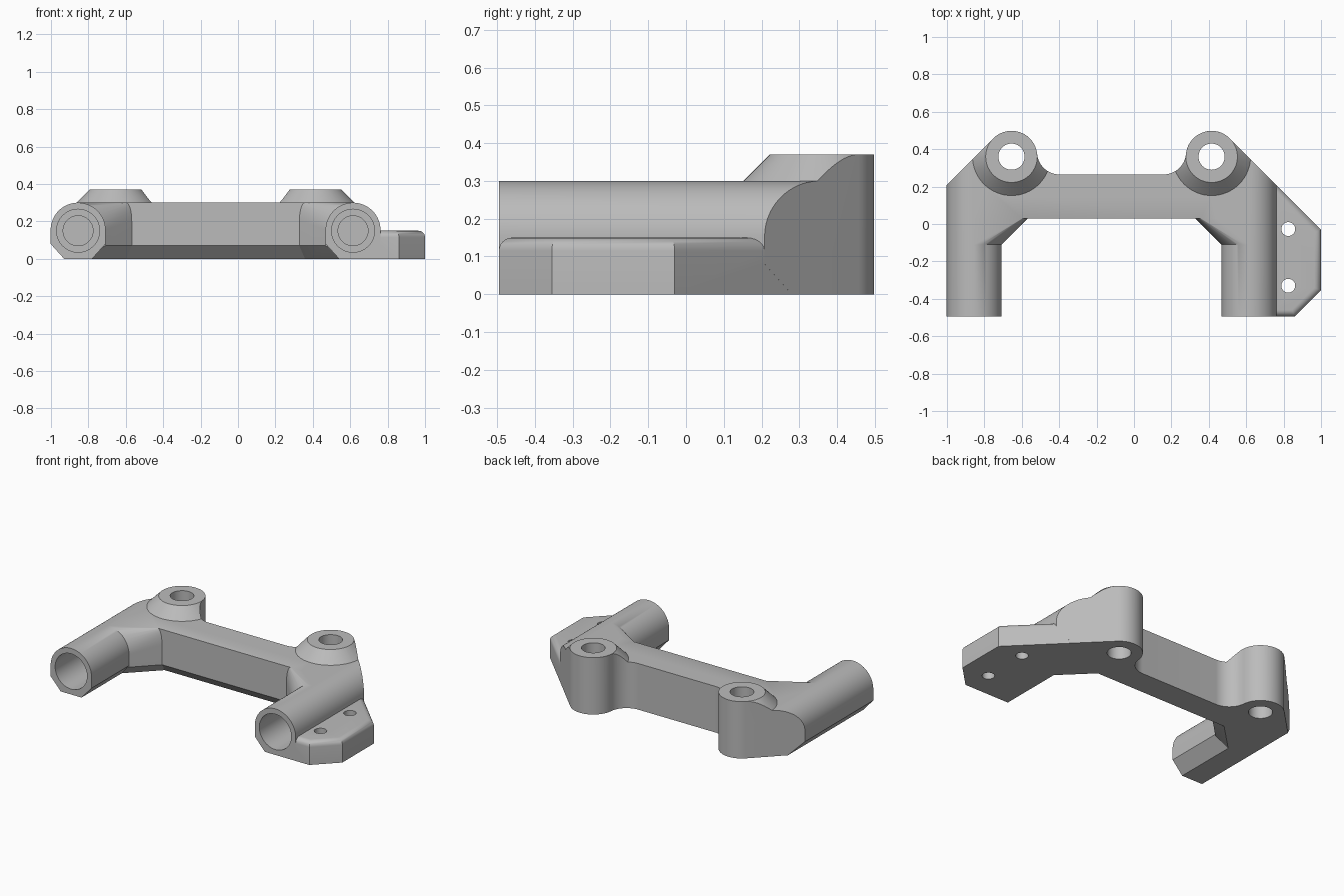
import bpy, bmesh, math
from mathutils import Matrix, Vector

cube = bpy.data.objects.get("Cube")
if cube:
    bpy.data.objects.remove(cube, do_unlink=True)

CX = -0.12             # symmetry plane of the bridge
FRONT = -0.495
AXIS, RT = 0.735, 0.147     # tube axis offset and radius
BOSS, BY, RB = 0.535, 0.36, 0.138   # boss offset, depth, radius
TOP, HIGH = 0.3, 0.37
DIAG = 1.09            # rear corner cut: u + y = DIAG
CH = 0.07              # lower chamfer


def finish(name, bm):
    bmesh.ops.recalc_face_normals(bm, faces=bm.faces)
    mesh = bpy.data.meshes.new(name)
    bm.to_mesh(mesh)
    bm.free()
    obj = bpy.data.objects.new(name, mesh)
    bpy.context.collection.objects.link(obj)
    return obj


def prism(name, base, offset, round_top=0):
    bm = bmesh.new()
    face = bm.faces.new([bm.verts.new(p) for p in base])
    new = bmesh.ops.extrude_face_region(bm, geom=[face])["geom"]
    bmesh.ops.translate(bm, verts=[g for g in new if isinstance(g, bmesh.types.BMVert)],
                        vec=Vector(offset))
    bmesh.ops.recalc_face_normals(bm, faces=bm.faces)
    if round_top:
        z = max(v.co.z for v in bm.verts)
        rim = [e for e in bm.edges if all(v.co.z > z - 1e-5 for v in e.verts)]
        bmesh.ops.bevel(bm, geom=rim, offset=round_top, segments=6, profile=0.5,
                        affect='EDGES')
    return finish(name, bm)


def hull(name, points):
    bm = bmesh.new()
    for p in points:
        bm.verts.new(p)
    res = bmesh.ops.convex_hull(bm, input=bm.verts)
    bmesh.ops.delete(bm, geom=list(set(res["geom_interior"] + res["geom_unused"])),
                     context='VERTS')
    return finish(name, bm)


def round_bar(name, start, end, r1, r2):
    a, b = Vector(start), Vector(end)
    rot = (b - a).to_track_quat('Z', 'Y').to_matrix().to_4x4()
    bm = bmesh.new()
    bmesh.ops.create_cone(bm, cap_ends=True, segments=64, radius1=r1, radius2=r2,
                          depth=(b - a).length,
                          matrix=Matrix.Translation((a + b) / 2) @ rot)
    return finish(name, bm)


def combine(target, other, operation):
    mod = target.modifiers.new("join", 'BOOLEAN')
    mod.operation, mod.object, mod.solver = operation, other, 'MANIFOLD'
    bpy.context.view_layer.objects.active = target
    bpy.ops.object.modifier_apply(modifier=mod.name)
    bpy.data.objects.remove(other, do_unlink=True)


def arc(cx, cy, r, a0, a1, n=20):
    for i in range(n + 1):
        a = math.radians(a0 + (a1 - a0) * i / n)
        yield cx + r * math.cos(a), cy + r * math.sin(a)


# Cross beam with a chamfered lower front edge
beam = [(CX - AXIS, y, z) for y, z in
        ((0.03, CH), (0.03, TOP), (0.6, TOP), (0.6, 0), (0.03 + CH, 0))]
body = prism("bracket_body", beam, (2 * AXIS, 0, 0))

for s in (-1, 1):
    def X(u):
        return CX + s * u

    # Tube with flat foot
    foot = [(AXIS - RT, CH + 0.01), (AXIS - 0.075, 0), (AXIS + 0.075, 0), (AXIS + RT, CH + 0.01)]
    ring = list(arc(AXIS, TOP - RT, RT, 0, 180, 40)) + foot
    combine(body, prism("tube", [(X(u), FRONT, z) for u, z in ring], (0, 1.1, 0)), 'UNION')

    # Gusset blending the tube into the beam
    y0, inner = -0.11, AXIS - RT - 0.14
    pts = [(X(u), y0, z) for u, z in arc(AXIS, TOP - RT, RT, 90, 180)]
    pts += [(X(AXIS - RT), y0, CH), (X(AXIS - 0.075), y0 + 0.03, 0), (X(AXIS), y0, 0)]
    pts += [(X(inner + 0.03 * (1 - math.cos(t))), 0.03, 0.2 + 0.1 * math.sin(t))
            for t in (math.pi / 2 * i / 10 for i in range(11))]
    pts += [(X(inner), 0.03, CH), (X(inner + 0.03), 0.1, 0), (X(inner + 0.03), 0.1, TOP),
            (X(AXIS), 0.1, TOP), (X(AXIS), 0.1, 0)]
    combine(body, hull("gusset", pts), 'UNION')

    # Raised screw boss with sloped skirt
    skirt = RB + HIGH - TOP
    combine(body, round_bar("skirt", (X(BOSS), BY, TOP - 0.02), (X(BOSS), BY, HIGH),
                            skirt + 0.02, RB), 'UNION')

# Trim everything to the rear outline
rf, back = 0.12, 0.265
fx = BOSS - math.sqrt((RB + rf) ** 2 - (back + rf - BY) ** 2)
tilt = math.degrees(math.atan2(back + rf - BY, BOSS - fx))
half = [(1.3, -0.6), (1.3, DIAG - 1.3)]
half += list(arc(BOSS, BY, RB, 45, 180 - tilt, 40))
half += list(arc(fx, back + rf, rf, -tilt, -90))
outline = [(CX + u, y, -0.1) for u, y in half]
outline += [(CX - u, y, -0.1) for u, y in reversed(half)]
combine(body, prism("outline", outline, (0, 0, 0.6)), 'INTERSECT')

# Side mounting plate with rounded upper rim
edge = DIAG + CX
plate = [(0.64, FRONT), (0.86, FRONT), (1, -0.355), (1, edge - 1), (0.64, edge - 0.64)]
combine(body, prism("side_plate", [(x, y, 0) for x, y in plate], (0, 0, 0.15), 0.035), 'UNION')

# Bores and screw holes
for s in (-1, 1):
    x = CX + s * AXIS
    for r, end in ((0.115, -0.05), (0.08, 0.1)):
        combine(body, round_bar("bore", (x, -0.6, 0.15), (x, end, 0.15), r, r), 'DIFFERENCE')
    x = CX + s * BOSS
    combine(body, round_bar("hole", (x, BY, -0.1), (x, BY, 0.5), 0.07, 0.07), 'DIFFERENCE')
for y in (-0.027, -0.33):
    combine(body, round_bar("hole", (0.825, y, -0.1), (0.825, y, 0.5), 0.037, 0.037), 'DIFFERENCE')

# Material and shading
grey = bpy.data.materials.new("plain_grey")
grey.use_nodes = True
colour = (0.5, 0.5, 0.5, 1)
grey.diffuse_color = colour
grey.node_tree.nodes["Principled BSDF"].inputs["Base Color"].default_value = colour
body.data.materials.clear()
body.data.materials.append(grey)
bpy.context.view_layer.objects.active = body
body.select_set(True)
bpy.ops.object.shade_smooth_by_angle(angle=math.radians(30))
